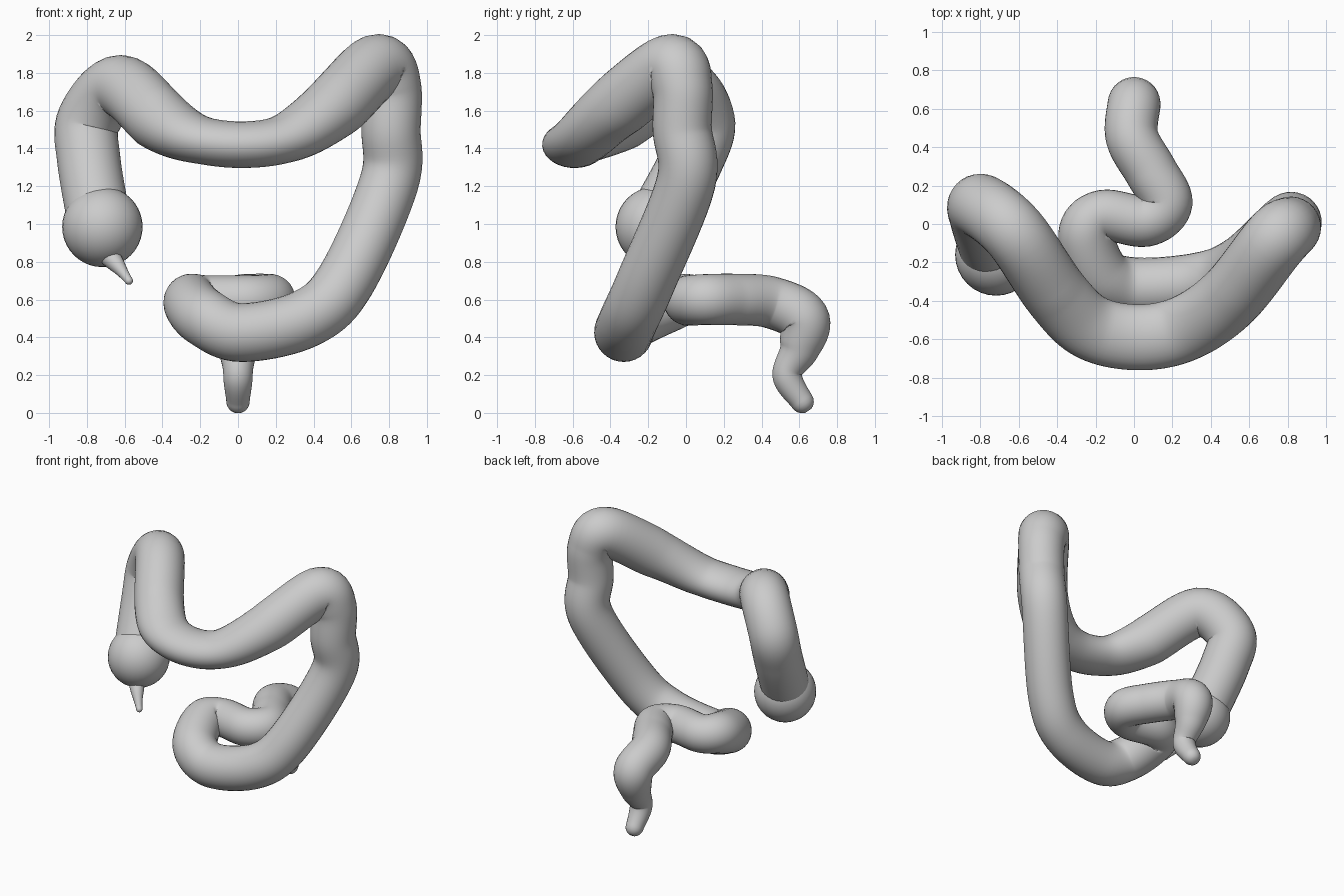
import bpy, bmesh, math
from mathutils import Vector

if "Cube" in bpy.data.objects:
    bpy.data.objects.remove(bpy.data.objects["Cube"])


def spline(pts, s):
    # Catmull-Rom position at parameter s (in units of points)
    i = min(int(s), len(pts) - 2)
    t = s - i
    a, b, c, d = (Vector(pts[max(0, min(k, len(pts) - 1))]) for k in range(i - 1, i + 3))
    return 0.5 * (2 * b + (c - a) * t + (2 * a - 5 * b + 4 * c - d) * t * t
                  + (3 * b - a - 3 * c + d) * t ** 3)


def radius_at(keys, s):
    # smoothly eased radius between (parameter, radius) keys
    for (s0, r0), (s1, r1) in zip(keys, keys[1:]):
        if s <= s1:
            t = (s - s0) / (s1 - s0)
            return r0 + (r1 - r0) * t * t * (3 - 2 * t)
    return keys[-1][1]


def tube(name, pts, keys, sides=32, steps=9):
    n = (len(pts) - 1) * steps + 1
    pos = [spline(pts, i / steps) for i in range(n)]
    tan = [(pos[min(i + 1, n - 1)] - pos[max(i - 1, 0)]).normalized() for i in range(n)]
    rings = [(pos[i], tan[i], radius_at(keys, i / steps)) for i in range(n)]

    def dome(k, sign):
        c, t, r = rings[k]
        return [(c + t * sign * r * math.sin(a), t, r * math.cos(a))
                for a in map(math.radians, range(18, 90, 18))]
    rings = dome(0, -1)[::-1] + rings + dome(-1, 1)

    bm = bmesh.new()
    u = rings[0][1].orthogonal()
    loops = []
    for c, t, r in rings:
        u = (u - t * u.dot(t)).normalized()
        w = t.cross(u)
        # the sagging front span is flattened vertically
        squash = 1 - 0.28 * max(0, min(1, (-c.y - 0.34) / 0.22))
        loop = []
        for j in range(sides):
            a = 2 * math.pi * j / sides
            o = (u * math.cos(a) + w * math.sin(a)) * r
            o.z *= squash
            loop.append(bm.verts.new(c + o))
        loops.append(loop)
    for l0, l1 in zip(loops, loops[1:]):
        for j in range(sides):
            k = (j + 1) % sides
            bm.faces.new((l0[j], l0[k], l1[k], l1[j]))
    bm.faces.new(loops[0][::-1])
    bm.faces.new(loops[-1])
    finish(name, bm)


def finish(name, bm):
    bmesh.ops.recalc_face_normals(bm, faces=bm.faces)
    for f in bm.faces:
        f.smooth = True
    me = bpy.data.meshes.new(name)
    bm.to_mesh(me)
    bm.free()
    ob = bpy.data.objects.new(name, me)
    bpy.context.collection.objects.link(ob)
    return ob


# Bowel: up the left, across the front, down the right, lower loop, outlet
path = [
    (-0.74, -0.13, 1.04), (-0.79, 0.03, 1.34), (-0.79, 0.09, 1.55), (-0.62, -0.05, 1.725),
    (-0.40, -0.37, 1.54), (-0.22, -0.54, 1.45), (0.03, -0.59, 1.42), (0.27, -0.54, 1.46),
    (0.50, -0.38, 1.61), (0.73, -0.09, 1.83), (0.81, -0.02, 1.72), (0.81, -0.02, 1.50),
    (0.80, 0.0, 1.22), (0.57, -0.21, 0.70), (0.36, -0.30, 0.50), (0.02, -0.33, 0.425),
    (-0.17, -0.27, 0.50), (-0.25, -0.05, 0.59), (-0.16, 0.045, 0.595), (0.06, 0.015, 0.595),
    (0.17, 0.11, 0.60), (0.09, 0.27, 0.60), (-0.01, 0.45, 0.585), (0, 0.62, 0.50),
    (0, 0.60, 0.34), (0, 0.535, 0.20), (0, 0.615, 0.06)]
tube("large_bowel", path, [(0, 0.168), (9, 0.173), (10.5, 0.157), (16, 0.155),
                           (18, 0.133), (23, 0.138), (25, 0.078), (26, 0.062)])

# Rounded pouch at the start of the bowel
bm = bmesh.new()
bmesh.ops.create_uvsphere(bm, u_segments=32, v_segments=20, radius=0.213)
pouch = finish("pouch", bm)
pouch.location = (-0.718, -0.16, 0.985)

# Small tapering appendage under the pouch
tube("appendix", [(-0.68, -0.24, 0.83), (-0.63, -0.30, 0.77), (-0.578, -0.355, 0.70)],
     [(0, 0.055), (2, 0.022)], sides=16)
